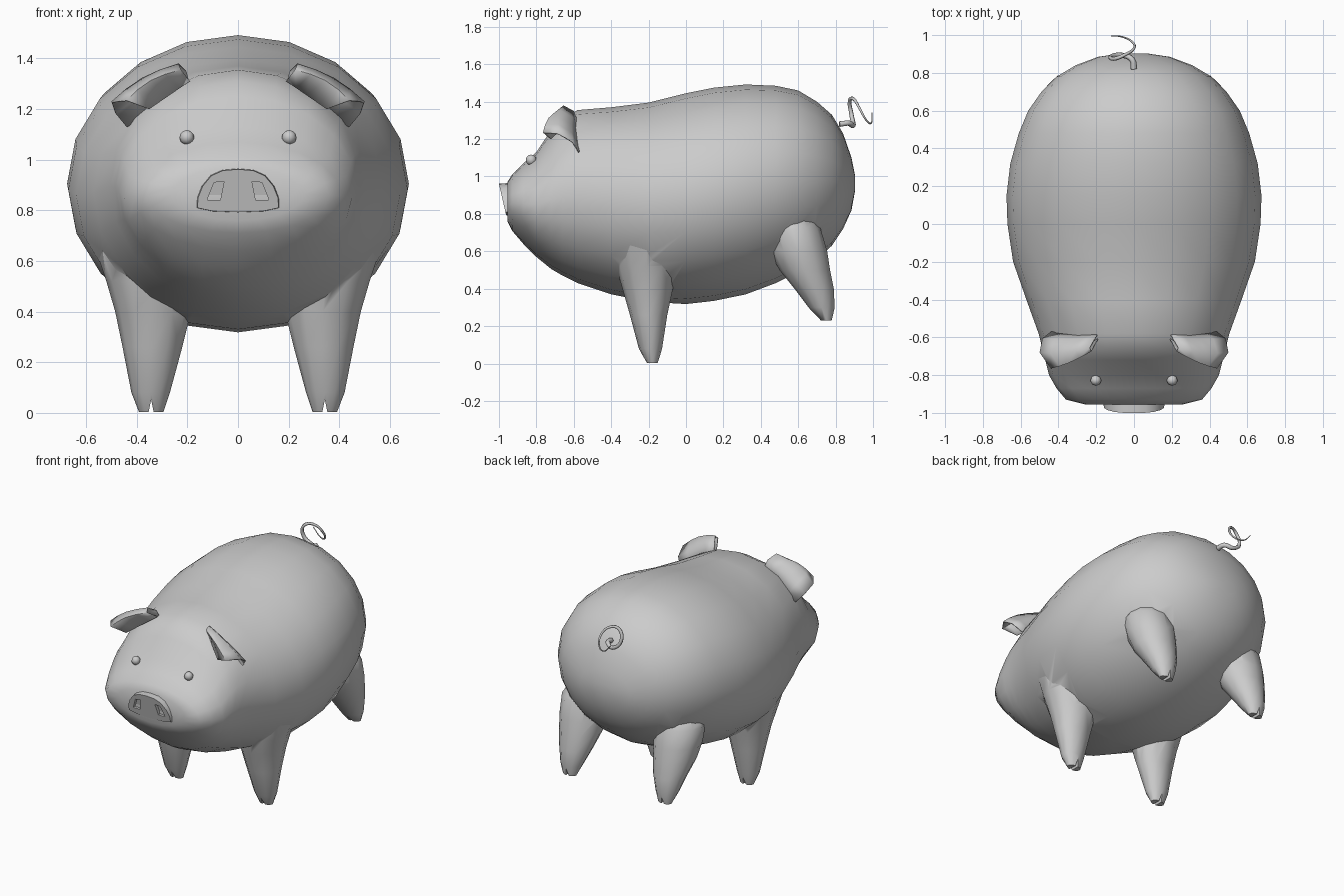
import bpy, bmesh, math
from mathutils import Vector

if "Cube" in bpy.data.objects:
    bpy.data.objects.remove(bpy.data.objects["Cube"])

grey = bpy.data.materials.new("plain grey")
grey.diffuse_color = (0.6, 0.6, 0.6, 1)
grey.use_nodes = True
grey.node_tree.nodes["Principled BSDF"].inputs["Base Color"].default_value = grey.diffuse_color


def make(name, bm, angle=60):
    """Turn a bmesh into a smooth-shaded grey object."""
    bmesh.ops.recalc_face_normals(bm, faces=bm.faces)
    me = bpy.data.meshes.new(name)
    bm.to_mesh(me)
    bm.free()
    me.materials.append(grey)
    ob = bpy.data.objects.new(name, me)
    bpy.context.collection.objects.link(ob)
    shade(ob, angle)
    return ob


def shade(ob, angle):
    bpy.ops.object.select_all(action='DESELECT')
    ob.select_set(True)
    bpy.context.view_layer.objects.active = ob
    bpy.ops.object.shade_smooth_by_angle(angle=math.radians(angle))


def loft(rings):
    """Skin closed rings of points and cap both ends."""
    bm = bmesh.new()
    loops = [[bm.verts.new(p) for p in r] for r in rings]
    for a, b in zip(loops, loops[1:]):
        for i in range(len(a)):
            j = (i + 1) % len(a)
            bm.faces.new((a[i], a[j], b[j], b[i]))
    bm.faces.new(loops[0])
    bm.faces.new(loops[-1])
    return bm


def combine(ob, other, operation):
    """Apply a boolean and discard the second solid."""
    mod = ob.modifiers.new("combine", 'BOOLEAN')
    mod.operation, mod.object, mod.solver = operation, other, 'EXACT'
    bpy.context.view_layer.objects.active = ob
    bpy.ops.object.modifier_apply(modifier=mod.name)
    bpy.data.objects.remove(other)


def circle(n):
    return [(math.cos(2 * math.pi * i / n), math.sin(2 * math.pi * i / n)) for i in range(n)]


# Body: y, half width, bottom, top
sections = [
    (-0.955, 0.26, 0.76, 0.97), (-0.93, 0.36, 0.71, 1.01), (-0.87, 0.41, 0.64, 1.07),
    (-0.80, 0.45, 0.57, 1.13), (-0.72, 0.47, 0.505, 1.25), (-0.66, 0.485, 0.47, 1.31),
    (-0.58, 0.505, 0.43, 1.355), (-0.40, 0.57, 0.37, 1.37), (-0.20, 0.64, 0.33, 1.395),
    (0.0, 0.67, 0.318, 1.445), (0.15, 0.675, 0.335, 1.475), (0.32, 0.655, 0.37, 1.492),
    (0.48, 0.61, 0.43, 1.485), (0.60, 0.56, 0.49, 1.46), (0.70, 0.49, 0.56, 1.40),
    (0.78, 0.41, 0.63, 1.33), (0.84, 0.31, 0.72, 1.23), (0.885, 0.19, 0.82, 1.10),
    (0.903, 0.07, 0.92, 1.01)]
body = make("body", loft([[(w * c, y, (b + t) / 2 + (t - b) / 2 * s) for c, s in circle(20)]
                          for y, w, b, t in sections]))

# Legs: centre x, centre y, z, half width, half depth
front_leg = [(0.343, -0.18, 0.003, 0.048, 0.03), (0.345, -0.19, 0.08, 0.076, 0.062),
             (0.338, -0.20, 0.26, 0.118, 0.10), (0.335, -0.205, 0.40, 0.15, 0.135),
             (0.35, -0.21, 0.52, 0.17, 0.165), (0.37, -0.21, 0.64, 0.19, 0.18),
             (0.36, -0.21, 0.76, 0.13, 0.12)]
rear_leg = [(0.365, 0.75, 0.23, 0.048, 0.03), (0.365, 0.725, 0.30, 0.076, 0.07),
            (0.36, 0.685, 0.40, 0.11, 0.105), (0.36, 0.635, 0.50, 0.14, 0.135),
            (0.36, 0.60, 0.60, 0.155, 0.155), (0.36, 0.57, 0.72, 0.16, 0.15),
            (0.34, 0.55, 0.82, 0.11, 0.11)]
for side in (-1, 1):
    for rows in (front_leg, rear_leg):
        leg = make("leg", loft([[(side * x + rx * c, y + ry * s, z) for c, s in circle(12)]
                                for x, y, z, rx, ry in rows]))
        # Cleft of the trotter
        x, y, z = side * rows[0][0], rows[0][1], rows[0][2]
        wedge = make("cleft", loft([[(x - 0.014, yy, z - 0.02), (x + 0.014, yy, z - 0.02),
                                     (x, yy, z + 0.05)] for yy in (y - 0.15, y + 0.15)]))
        combine(leg, wedge, 'DIFFERENCE')
        combine(body, leg, 'UNION')
shade(body, 60)

# Snout: flat-bottomed dome, leaning back at the bottom
half = [(0.0, 0.962), (0.06, 0.957), (0.105, 0.937), (0.14, 0.895), (0.158, 0.85),
        (0.16, 0.81), (0.10, 0.797), (0.0, 0.793)]
outline = half + [(-x, z) for x, z in half[-2:0:-1]]


def snout_y(z):
    return -1.0 + (0.96 - z) * 0.23


snout = make("snout", loft([[(x, snout_y(z), z) for x, z in outline],
                            [(x * 1.04, -0.93, 0.87 + (z - 0.87) * 1.04) for x, z in outline]]), 40)
for side in (-1, 1):
    quad = [(0.122, 0.84), (0.095, 0.91), (0.055, 0.914), (0.07, 0.84)]
    nostril = make("nostril", loft([[(side * x, snout_y(z) + d, z) for x, z in quad]
                                    for d in (-0.05, 0.022)]))
    combine(snout, nostril, 'DIFFERENCE')
shade(snout, 40)

# Ears: curled sheets from an inner root to an open outer rim
root = [(0.19, -0.575, 1.29), (0.205, -0.60, 1.35), (0.235, -0.655, 1.38),
        (0.225, -0.675, 1.355), (0.19, -0.61, 1.31)]
rim = [(0.44, -0.57, 1.13), (0.485, -0.605, 1.185), (0.50, -0.68, 1.23),
       (0.44, -0.765, 1.235), (0.35, -0.725, 1.20)]
for side, name in ((-1, "left_ear"), (1, "right_ear")):
    bm = bmesh.new()
    grid = []
    for k in range(5):
        t = k / 4
        row = []
        for i, (a, b) in enumerate(zip(root, rim)):
            p = Vector(a).lerp(Vector(b), t)
            bulge = math.sin(math.pi * t) * (0, 0.6, 1, 1, 0)[i]
            p += Vector((0.012, -0.015, 0.018)) * bulge
            row.append(bm.verts.new((side * p.x, p.y, p.z)))
        grid.append(row)
    for a, b in zip(grid, grid[1:]):
        for i in range(4):
            bm.faces.new((a[i], a[i + 1], b[i + 1], b[i]))
    ear = make(name, bm, 70)
    thick = ear.modifiers.new("thickness", 'SOLIDIFY')
    thick.thickness = 0.006

# Eyes
for side, name in ((-1, "left_eye"), (1, "right_eye")):
    bm = bmesh.new()
    bmesh.ops.create_uvsphere(bm, u_segments=8, v_segments=6, radius=0.029)
    bmesh.ops.translate(bm, verts=bm.verts, vec=(side * 0.202, -0.828, 1.088))
    make(name, bm)

# Tail: thin tapering corkscrew
path = [(0, 0.82, 1.28), (-0.01, 0.87, 1.285), (-0.06, 0.893, 1.272), (-0.122, 0.885, 1.33),
        (-0.10, 0.875, 1.405), (-0.05, 0.895, 1.415), (0.0, 0.93, 1.36), (-0.01, 0.965, 1.30),
        (-0.06, 0.99, 1.285), (-0.12, 0.995, 1.34)]
curve = bpy.data.curves.new("tail", 'CURVE')
curve.dimensions = '3D'
curve.bevel_depth = 0.017
curve.bevel_resolution = 1
curve.use_fill_caps = True
spline = curve.splines.new('BEZIER')
spline.resolution_u = 4
spline.bezier_points.add(len(path) - 1)
for i, (bp, co) in enumerate(zip(spline.bezier_points, path)):
    bp.co = co
    bp.handle_left_type = bp.handle_right_type = 'AUTO'
    bp.radius = 1 - 0.85 * i / (len(path) - 1)
curve.materials.append(grey)
tail = bpy.data.objects.new("tail", curve)
bpy.context.collection.objects.link(tail)
